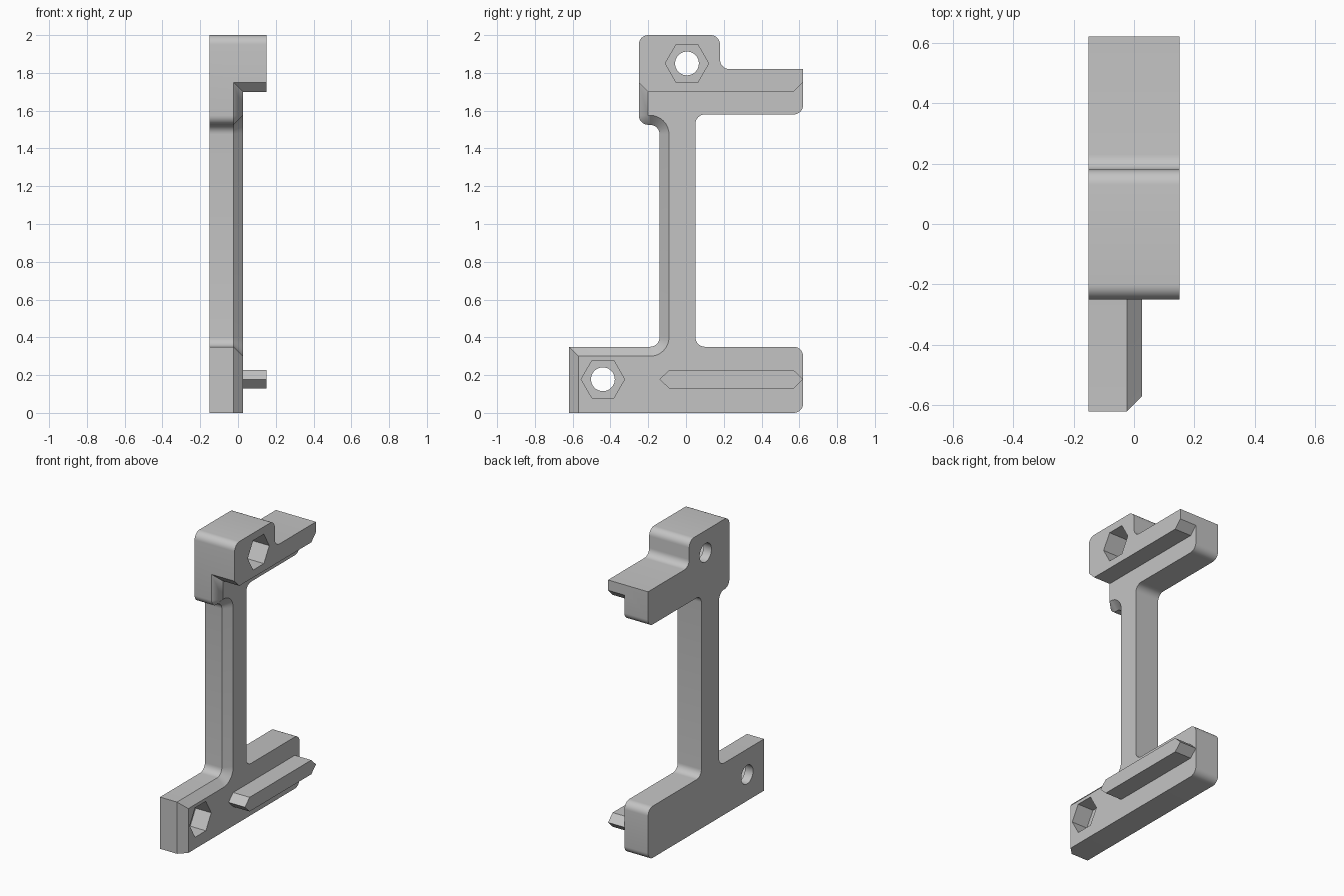
import bpy, bmesh
from math import pi, cos, sin
from mathutils import Vector

if "Cube" in bpy.data.objects:
    bpy.data.objects.remove(bpy.data.objects["Cube"], do_unlink=True)

LEFT, RIGHT, BODY, CUT = -0.15, 0.15, 0.027, 0.05   # x limits and chamfer size
R = 0.05                                            # common corner radius
STEPS = 8

grey = bpy.data.materials.new("plain_grey")
grey.use_nodes = True
grey.diffuse_color = (0.55, 0.55, 0.55, 1)
grey.node_tree.nodes["Principled BSDF"].inputs["Base Color"].default_value = grey.diffuse_color


def rounded(corners, keep):
    """Outline with filleted corners; keep[i] forces a full set of arc points."""
    out = []
    for i, (y, z, r) in enumerate(corners):
        p = Vector((y, z))
        a = (Vector(corners[i - 1][:2]) - p).normalized()
        b = (Vector(corners[(i + 1) % len(corners)][:2]) - p).normalized()
        if not keep[i]:
            out.append(p)
            continue
        for k in range(STEPS + 1):
            t = k / STEPS * pi / 2
            out.append(p + r * (a * (1 - sin(t)) + b * (1 - cos(t))))
    return out


def loft(name, sections):
    """Join equal-length (y, z) outlines placed at given x positions."""
    bm = bmesh.new()
    rings = [[bm.verts.new((x, p[0], p[1])) for p in pts] for x, pts in sections]
    for low, high in zip(rings, rings[1:]):
        for i in range(len(low)):
            bm.faces.new((low[i - 1], low[i], high[i], high[i - 1]))
    bm.faces.new(rings[0])
    bm.faces.new(rings[-1])
    bmesh.ops.remove_doubles(bm, verts=bm.verts, dist=0.0001)
    bmesh.ops.recalc_face_normals(bm, faces=bm.faces)
    mesh = bpy.data.meshes.new(name)
    bm.to_mesh(mesh)
    bm.free()
    mesh.materials.append(grey)
    ob = bpy.data.objects.new(name, mesh)
    bpy.context.collection.objects.link(ob)
    return ob


def combine(target, other, operation):
    mod = target.modifiers.new(operation.lower(), "BOOLEAN")
    mod.operation, mod.solver, mod.object = operation, "EXACT", other
    bpy.context.view_layer.objects.active = target
    bpy.ops.object.modifier_apply(modifier=mod.name)
    bpy.data.objects.remove(other, do_unlink=True)


def polygon(y, z, radius, sides):
    return [(y + radius * cos(2 * pi * k / sides), z + radius * sin(2 * pi * k / sides))
            for k in range(sides)]


# Bracket body: front edge is chamfered on the right-hand side
front = [(-0.62, 0, 0), (-0.62, 0.35, 0), (-0.14, 0.35, R),
         (-0.14, 1.525, R), (-0.25, 1.525, R), (-0.25, 2, R)]
front_inner = [(-0.57, 0, 0), (-0.57, 0.30, 0), (-0.09, 0.30, 2 * R),
               (-0.09, 1.575, 2 * R), (-0.20, 1.575, 0), (-0.20, 2, 0)]
head_back = [(0.18, 2, R), (0.18, 1.82, R), (0.62, 1.82, 0)]
back = head_back + [(0.62, 1.58, R), (0.05, 1.58, R), (0.05, 0.35, R),
                    (0.62, 0.35, R), (0.62, 0, R)]
keep = [c[2] > 0 for c in front + back]
outer = rounded(front + back, keep)
inner = rounded(front_inner + back, keep)
body = loft("bracket_body", [(LEFT, outer), (BODY - CUT, outer), (BODY, inner)])

# Wide head overhanging to the right, with chamfered lower ends
head = [(-0.20, 1.70, 0), (-0.25, 1.75, 0), (-0.25, 2, R)] + head_back
head += [(0.62, 1.75, 0), (0.57, 1.70, 0)]
head_pts = rounded(head, [c[2] > 0 for c in head])
combine(body, loft("head", [(BODY - CUT, head_pts), (RIGHT, head_pts)]), "UNION")

# Bolt holes with hexagonal nut pockets
for y, z in ((0.005, 1.85), (-0.44, 0.178)):
    for radius, sides, start in ((0.115, 6, -0.09), (0.063, 40, -0.3)):
        pts = polygon(y, z, radius, sides)
        cutter = loft("cutter", [(start, pts), (0.3, pts)])
        cutter.hide_render = True
        combine(body, cutter, "DIFFERENCE")

# Pointed guide rail on the lower block
mid, half = 0.178, 0.048
rail_pts = [(-0.14, mid), (-0.09, mid + half), (0.57, mid + half),
            (0.62, mid), (0.57, mid - half), (-0.09, mid - half)]
rail = loft("guide_rail", [(0.02, rail_pts), (RIGHT, rail_pts)])

# Smooth fillets, crisp edges
bpy.ops.object.select_all(action="DESELECT")
for ob in (body, rail):
    ob.select_set(True)
bpy.context.view_layer.objects.active = body
bpy.ops.object.shade_smooth_by_angle(angle=pi / 6)
